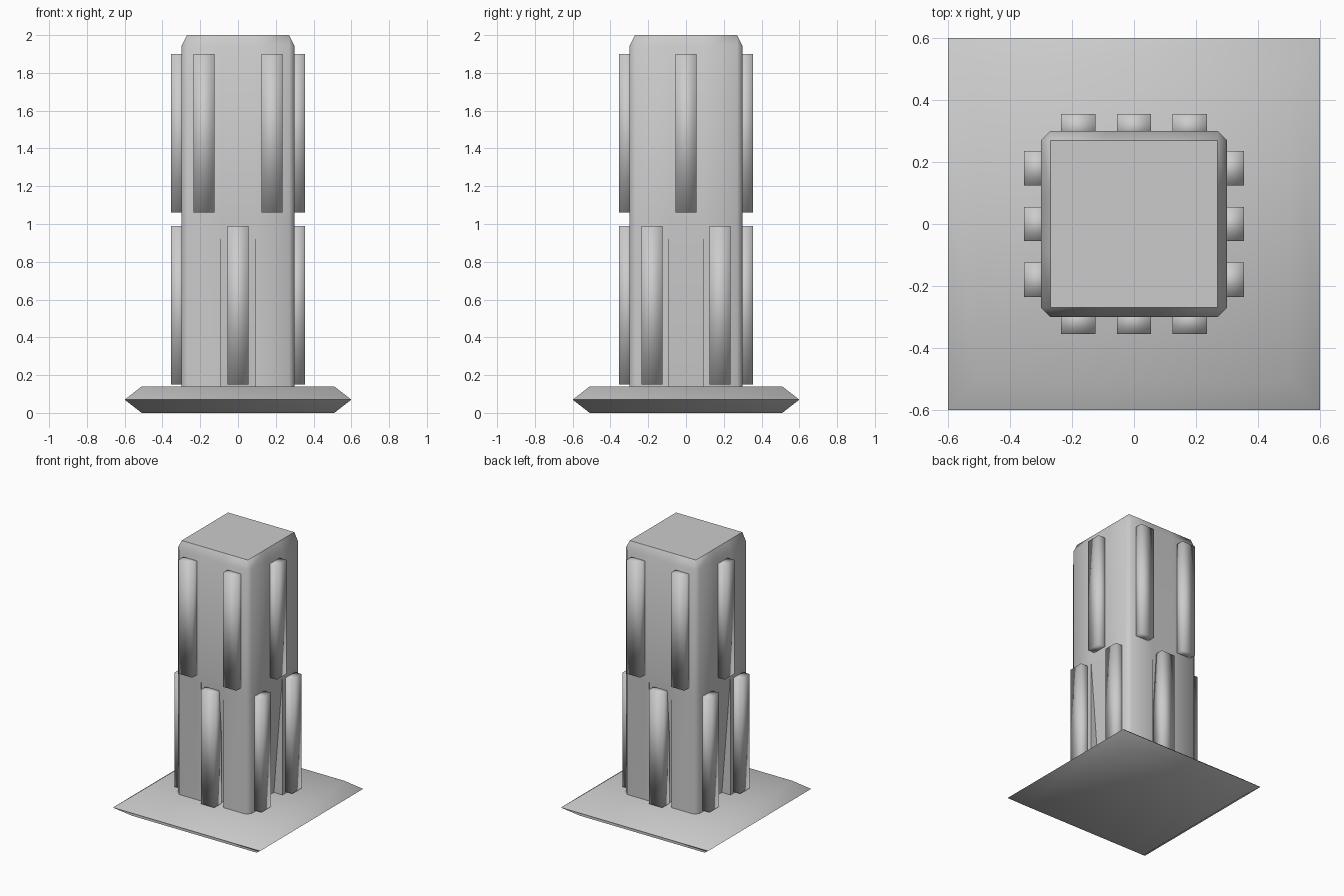
import bpy, bmesh, math
from mathutils import Matrix, Vector

if "Cube" in bpy.data.objects:
    bpy.data.objects.remove(bpy.data.objects["Cube"])


def finish(name, bm, angle):
    bmesh.ops.remove_doubles(bm, verts=bm.verts, dist=0.0005)
    bmesh.ops.recalc_face_normals(bm, faces=bm.faces)
    mesh = bpy.data.meshes.new(name)
    bm.to_mesh(mesh)
    bm.free()
    obj = bpy.data.objects.new(name, mesh)
    bpy.context.collection.objects.link(obj)
    bpy.ops.object.select_all(action='DESELECT')
    obj.select_set(True)
    bpy.context.view_layer.objects.active = obj
    bpy.ops.object.shade_smooth_by_angle(angle=math.radians(angle))
    return obj


def loft(name, rings, angle):
    bm = bmesh.new()
    loops = [[bm.verts.new(p) for p in ring] for ring in rings]
    n = len(loops[0])
    for a, b in zip(loops, loops[1:]):
        for i in range(n):
            j = (i + 1) % n
            bm.faces.new((a[i], a[j], b[j], b[i]))
    bm.faces.new(loops[0][::-1])
    bm.faces.new(loops[-1])
    return finish(name, bm, angle)


def square(half, z):
    return [(-half, -half, z), (half, -half, z), (half, half, z), (-half, half, z)]


def column_ring(half, corner, notch, z):
    # one side with its centre recess, turned around the four sides
    side = [(-corner, -half), (-0.09, -half), (-0.09, notch - half),
            (0.09, notch - half), (0.09, -half), (corner, -half)]
    return [Matrix.Rotation(k * math.pi / 2, 3, 'Z') @ Vector((x, y, z))
            for k in range(4) for x, y in side]


def bar(name, offset, z0, z1, turn):
    bm = bmesh.new()
    bmesh.ops.create_cube(bm, size=1)
    place = (Matrix.Rotation(turn * math.pi / 2, 4, 'Z')
             @ Matrix.Translation((offset, -0.3125, (z0 + z1) / 2))
             @ Matrix.Diagonal((0.11, 0.085, z1 - z0, 1)))
    bmesh.ops.transform(bm, matrix=place, verts=bm.verts)
    finish(name, bm, 95)


# Base slab with a pointed rim
loft("base_slab", [square(0.51, 0), square(0.6, 0.07), square(0.51, 0.14)], 80)

# Column with chamfered corners, tapered cap and shallow recesses at the foot
loft("column", [column_ring(0.3, 0.27, 0.07, 0.14), column_ring(0.3, 0.27, 0, 1.02),
                column_ring(0.3, 0.27, 0, 1.94), column_ring(0.27, 0.27, 0, 2.0)], 60)

# Raised bars, pairs and singles alternating between tiers and sides
for turn, face in enumerate(("front", "right", "back", "left")):
    pair, single = (-0.18, 0.18), (0,)
    upper, lower = (pair, single) if turn % 2 == 0 else (single, pair)
    for i, x in enumerate(upper):
        bar(f"{face}_upper_bar_{i + 1}", x, 1.06, 1.90, turn)
    for i, x in enumerate(lower):
        bar(f"{face}_lower_bar_{i + 1}", x, 0.15, 0.99, turn)
